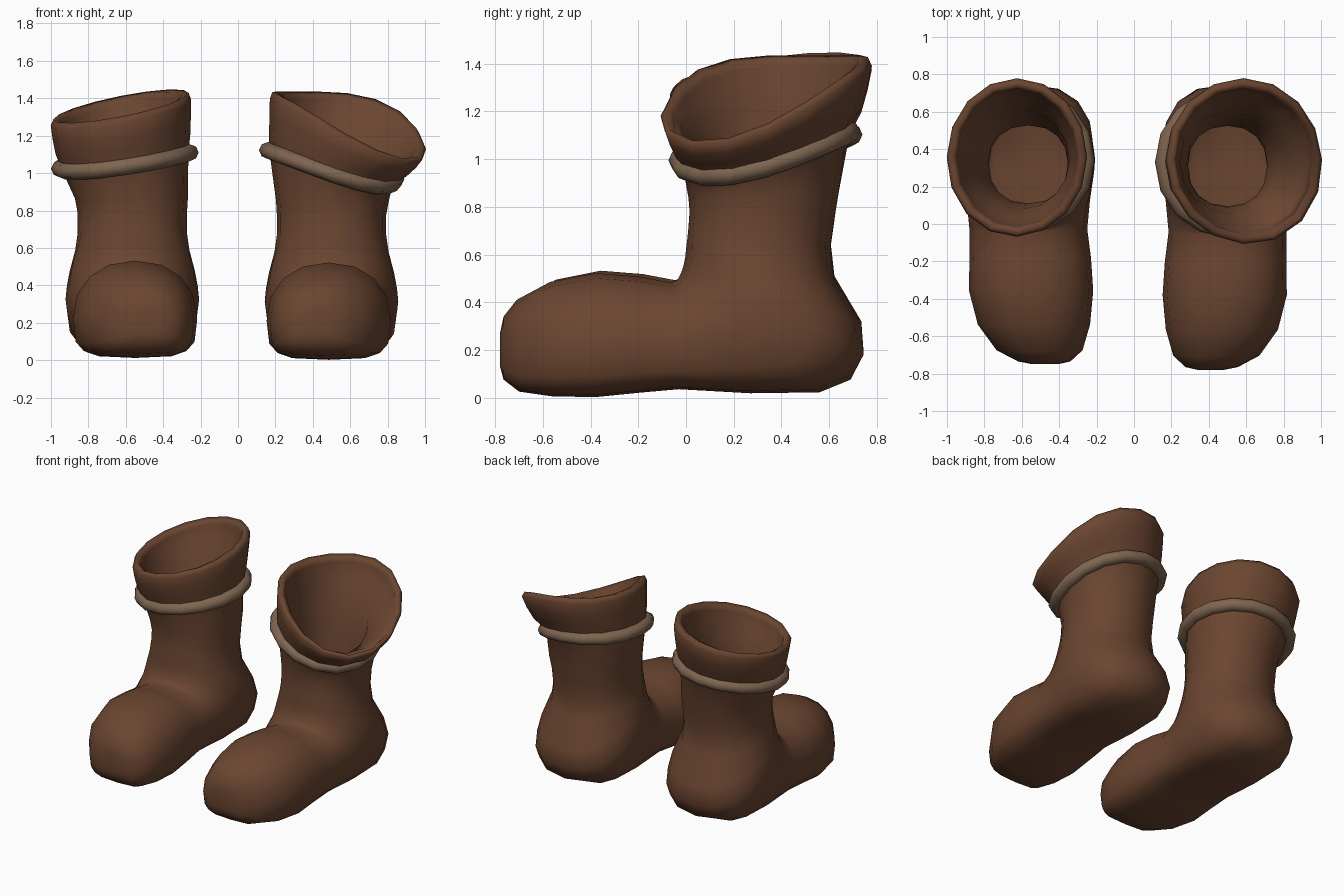
import bpy
from math import sin, cos, pi, radians

if "Cube" in bpy.data.objects:
    bpy.data.objects.remove(bpy.data.objects["Cube"])

N = 16  # sides around the boot
ANGLES = [2 * pi * i / N for i in range(N)]  # 0 = outer side, 90 deg = back


def material(name, rgb):
    m = bpy.data.materials.new(name)
    m.diffuse_color = (*rgb, 1)
    m.use_nodes = True
    m.node_tree.nodes["Principled BSDF"].inputs["Base Color"].default_value = m.diffuse_color
    return m


LEATHER = material("leather", (0.145, 0.06, 0.03))
CORD = material("cord", (0.21, 0.13, 0.08))

# Foot and shaft sections, toe to ankle to shaft:
# front/top point (y, z), back/bottom point (y, z), half width, sideways shift
SECTIONS = [
    (-.78, .27, -.78, .13, .07, -.09),
    (-.765, .34, -.765, .075, .14, -.085),
    (-.71, .41, -.70, .025, .23, -.06),
    (-.57, .485, -.56, .005, .30, -.03),
    (-.38, .522, -.38, .002, .332, -.015),
    (-.20, .508, -.20, .02, .325, -.01),
    (-.06, .482, -.03, .035, .315, 0),
    (-.035, .495, .27, .018, .33, 0),
    (-.02, .525, .56, .022, .352, 0),
    (-.01, .555, .69, .075, .357, 0),
    (-.003, .59, .745, .18, .35, 0),
    (.0, .62, .735, .31, .335, 0),
    (.005, .66, .62, .50, .305, 0),
    (.01, .71, .605, .63, .292, 0),
    (.015, .78, .625, .77, .292, .0),
    (.01, .84, .642, .87, .302, .005),
]


def power(c, n):
    return (1 if c >= 0 else -1) * abs(c) ** (2 / n)


def tilt(a, mean, amp, second):
    """Height of a slanted opening, lowest at the outer front."""
    b = a + radians(38)
    return mean - amp * cos(b) - second * cos(2 * b)


def loft(name, rings, side, origin, mat, wrap=False, cap=False):
    verts = [(side * (origin[0] + u), origin[1] + y * origin[3], origin[2] + z)
             for ring in rings for u, y, z in ring]
    count = len(rings)
    faces = []
    for i in range(count if wrap else count - 1):
        k = (i + 1) % count
        for j in range(N):
            j2 = (j + 1) % N
            faces.append((i * N + j, i * N + j2, k * N + j2, k * N + j))
    if cap:
        faces.append(tuple(reversed(range(N))))
    if side < 0:
        faces = [tuple(reversed(f)) for f in faces]
    me = bpy.data.meshes.new(name)
    me.from_pydata(verts, [], faces)
    me.polygons.foreach_set("use_smooth", [True] * len(faces))
    me.materials.append(mat)
    ob = bpy.data.objects.new(name, me)
    bpy.context.collection.objects.link(ob)
    return ob


def boot(label, side, origin, band, rim):
    """band / rim: shift, y centre, half width, half depth, lip, height tilt."""
    def oval(spec, a):
        u, y, w, d, lip, t = spec
        g = 1 + lip * max(0, cos(a + radians(55))) ** 3  # sagging outer front
        return u + w * g * cos(a), y + d * g * sin(a), tilt(a, *t)

    # Foot (rounded top, flatter sole) and shaft
    rings = []
    for i, (ya, za, yb, zb, w, u) in enumerate(SECTIONS):
        mid = .6 if i < 7 else .5
        low = 3.6 if i < 8 else 3 if i < 9 else 2.5 if i < 11 else 2.15
        ring = []
        for a in ANGLES:
            s = sin(a)
            n = low if s > 0 else 2.2
            v = mid + power(s, n) * (1 - mid if s > 0 else mid)
            ring.append((u + w * power(cos(a), n), ya + (yb - ya) * v, za + (zb - za) * v))
        rings.append(ring)

    # Flared cuff, blending from the band up to the slanted rim
    for out, up, grow in ((0, 0, .985), (.5, .3, 1), (.8, .6, 1), (1, .88, 1), (.98, 1, .965)):
        ring = []
        for a in ANGLES:
            p, q = oval(band, a), oval(rim, a)
            c = (band[0] + (rim[0] - band[0]) * out, band[1] + (rim[1] - band[1]) * out)
            x, y = (c[k] + (p[k] + (q[k] - p[k]) * out - c[k]) * grow for k in (0, 1))
            ring.append((x, y, p[2] + (q[2] - p[2]) * up))
        rings.append(ring)
    body = loft(label + "_boot", rings, side, origin, LEATHER, cap=True)

    # Hollow wall, thinner towards the rim
    group = body.vertex_groups.new(name="wall")
    for i in range(len(rings)):
        weight = {3: .85, 2: .7, 1: .5}.get(len(rings) - i, 1)
        group.add(list(range(i * N, i * N + N)), weight, "REPLACE")
    wall = body.modifiers.new("wall", "SOLIDIFY")
    wall.thickness = 0.08
    wall.offset = -1
    wall.vertex_group = "wall"

    # Rolled cord around the cuff
    tube = []
    for k in range(8):
        t = 2 * pi * k / 8
        r, h = 0.05 * cos(t), 0.045 * sin(t)
        ring = []
        for a in ANGLES:
            x, y, z = oval(band, a)
            ring.append((x + r * cos(a), y + r * sin(a), z + h))
        tube.append(ring)
    loft(label + "_band", tube, side, origin, CORD, wrap=True)


# origin: x, y, z, lengthwise scale
boot("right", 1, (.50, 0, 0, 1),
     (0, .33, .338, .35, .02, (1.05, .098, .022)),
     (.085, .345, .415, .435, .07, (1.305, .18, .05)))
boot("left", -1, (.565, .015, .01, .98),
     (.04, .335, .345, .355, 0, (1.058, .055, .005)),
     (.06, .35, .375, .43, .02, (1.348, .09, .0)))
